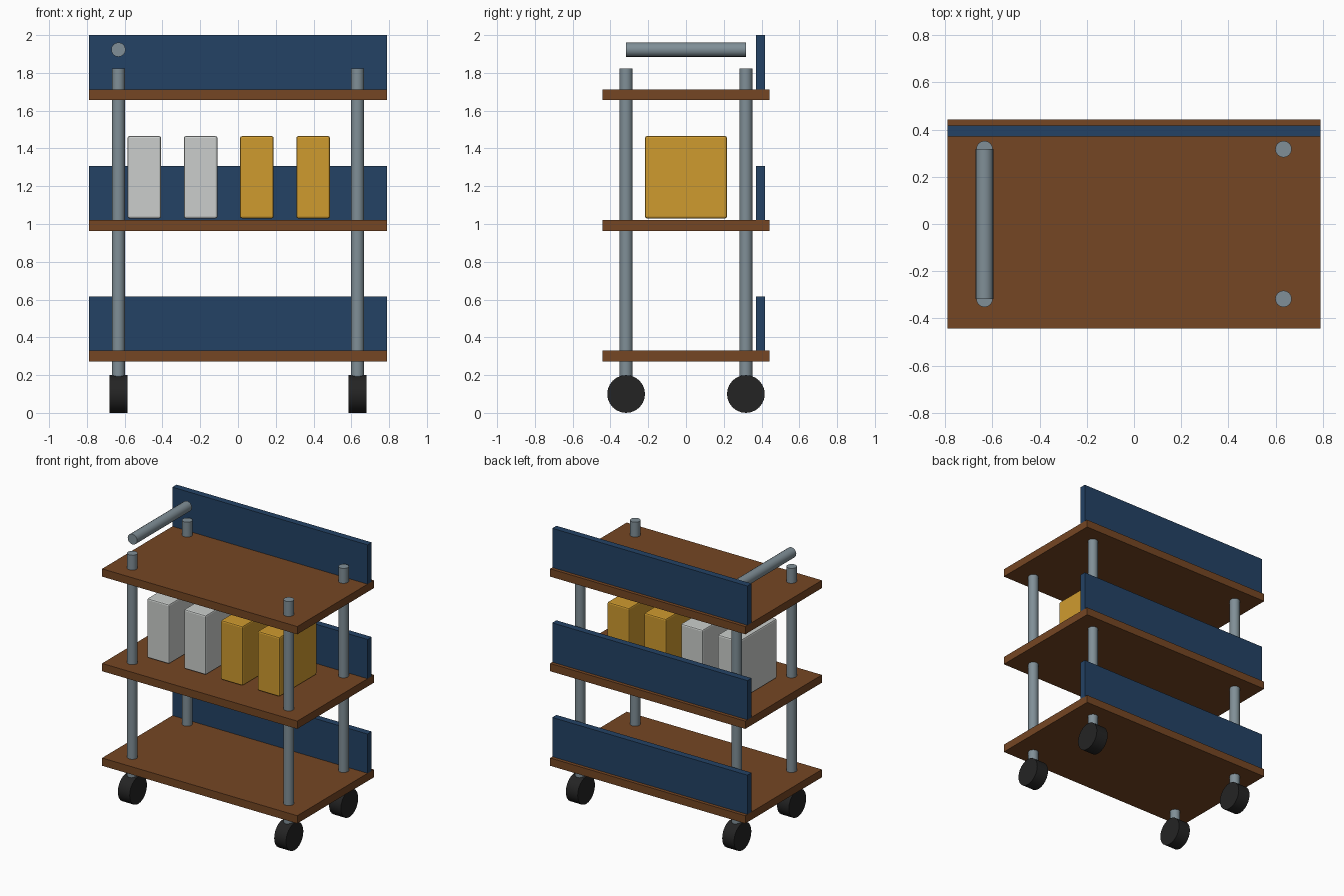
import bpy, bmesh, math

if "Cube" in bpy.data.objects:
    bpy.data.objects.remove(bpy.data.objects["Cube"])


def material(name, rgb):
    m = bpy.data.materials.new(name)
    lin = [((c / 255 + 0.055) / 1.055) ** 2.4 if c > 10 else c / 255 / 12.92 for c in rgb]
    m.diffuse_color = (*lin, 1)
    m.use_nodes = True
    m.node_tree.nodes["Principled BSDF"].inputs["Base Color"].default_value = m.diffuse_color
    return m


WOOD = material("brown wood", (117, 70, 35))
NAVY = material("navy panel", (35, 66, 101))
STEEL = material("grey steel", (128, 143, 151))
RUBBER = material("black rubber", (36, 36, 36))
WHITE = material("pale grey box", (203, 206, 204))
GOLD = material("golden box", (207, 155, 47))


def box(name, lo, hi, mat, bevel=0):
    bpy.ops.mesh.primitive_cube_add(size=1, location=[(a + b) / 2 for a, b in zip(lo, hi)])
    ob = bpy.context.object
    ob.name = name
    ob.scale = [b - a for a, b in zip(lo, hi)]
    bpy.ops.object.transform_apply(location=False, rotation=False, scale=True)
    ob.data.materials.append(mat)
    if bevel:
        mod = ob.modifiers.new("soft edges", 'BEVEL')
        mod.width = bevel
        mod.segments = 2
    return ob


def rod(name, centre, radius, length, axis, mat, sides=16):
    rot = {'x': (0, math.pi / 2, 0), 'y': (math.pi / 2, 0, 0), 'z': (0, 0, 0)}[axis]
    bpy.ops.mesh.primitive_cylinder_add(vertices=sides, radius=radius, depth=length,
                                        location=centre, rotation=rot)
    ob = bpy.context.object
    ob.name = name
    ob.data.materials.append(mat)
    bpy.ops.object.shade_smooth_by_angle(angle=math.radians(30))
    return ob


# Three shelves, each with a back panel
for level, z in zip(("bottom", "middle", "top"), (0.272, 0.964, 1.656)):
    box(level + "_shelf", (-0.79, -0.443, z), (0.79, 0.443, z + 0.057), WOOD)
    box(level + "_back_panel", (-0.79, 0.37, z + 0.031), (0.79, 0.418, z + 0.344), NAVY)

# Corner posts and wheels
for sx, side in ((-1, "left"), (1, "right")):
    for sy, end in ((-1, "front"), (1, "back")):
        x, y = sx * 0.633, sy * 0.317
        rod(f"{end}_{side}_post", (x, y, 1.007), 0.035, 1.63, 'z', STEEL)
        rod(f"{end}_{side}_wheel", (x, y, 0.1), 0.1, 0.096, 'x', RUBBER, 24)

# Push handle above the left end
rod("push_handle", (-0.633, 0, 1.923), 0.038, 0.634, 'y', STEEL)

# Boxes on the middle shelf
for i, mat in enumerate((WHITE, WHITE, GOLD, GOLD)):
    x = -0.496 + i * 0.298
    box(f"storage_box_{i + 1}", (x - 0.089, -0.217, 1.03), (x + 0.089, 0.217, 1.465), mat, 0.01)
